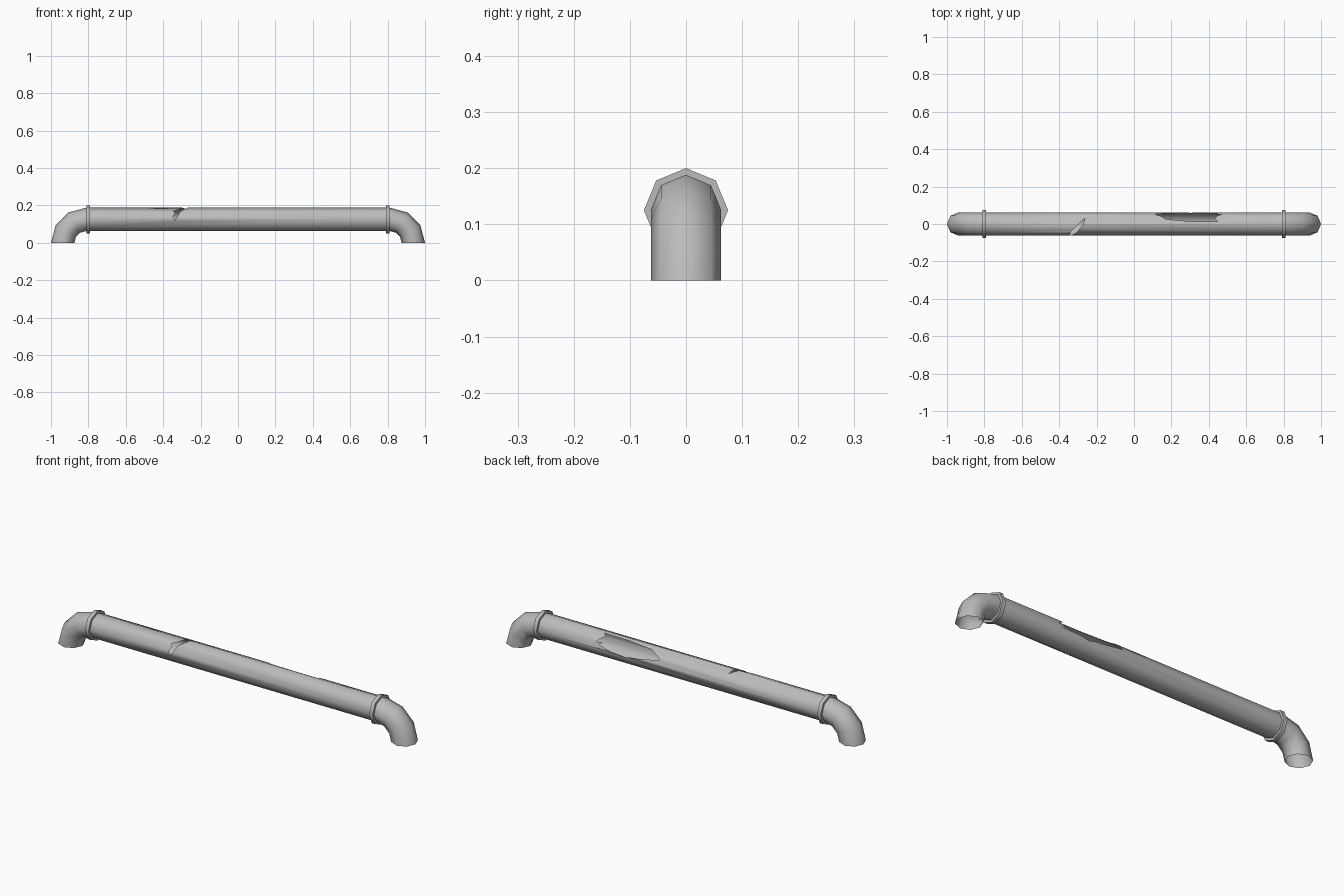
import bpy, bmesh
from math import sin, cos, pi, radians
from mathutils import Vector

if "Cube" in bpy.data.objects:
    bpy.data.objects.remove(bpy.data.objects["Cube"], do_unlink=True)

SIDES, R, AXIS_Z = 8, 0.0625, 0.125
BEND_X = 0.8125                      # where the straight run meets the elbows
APOTHEM = R * cos(pi / SIDES)

metal = bpy.data.materials.new("grey metal")
metal.use_nodes = True
GREY = (0.5, 0.5, 0.5, 1)
metal.diffuse_color = GREY
metal.node_tree.nodes["Principled BSDF"].inputs["Base Color"].default_value = GREY


def finish(name, bm, angle):
    bmesh.ops.recalc_face_normals(bm, faces=bm.faces)
    mesh = bpy.data.meshes.new(name)
    bm.to_mesh(mesh)
    bm.free()
    obj = bpy.data.objects.new(name, mesh)
    bpy.context.collection.objects.link(obj)
    mesh.materials.append(metal)
    smooth(obj, angle)
    return obj


def smooth(obj, angle):
    bpy.ops.object.select_all(action='DESELECT')
    obj.select_set(True)
    bpy.context.view_layer.objects.active = obj
    bpy.ops.object.shade_smooth_by_angle(angle=radians(angle))


def ring(bm, centre, out, radius):
    """Octagon around centre, spanned by y and the direction out."""
    pts = []
    for i in range(SIDES):
        a = 2 * pi * i / SIDES
        pts.append(bm.verts.new(centre + out * cos(a) * radius
                                + Vector((0, 1, 0)) * sin(a) * radius))
    return pts


def skin(bm, rings, closed=False):
    pairs = list(zip(rings, rings[1:]))
    if closed:
        pairs.append((rings[-1], rings[0]))
    for a, b in pairs:
        for i in range(SIDES):
            j = (i + 1) % SIDES
            bm.faces.new((a[i], a[j], b[j], b[i]))


def cutter(name, outline, side):
    """Prism leaving the pipe axis upwards at 45 degrees, to back or front."""
    depth = Vector((0, side, 1)).normalized()
    up = Vector((0, -side, 1)).normalized()
    bm = bmesh.new()
    ends = [[bm.verts.new(Vector((x, 0, AXIS_Z)) + up * t + depth * d)
             for x, t in outline] for d in (0, 0.12)]
    n = len(outline)
    for end in ends:
        bm.faces.new(end)
    for i in range(n):
        j = (i + 1) % n
        bm.faces.new((ends[0][i], ends[0][j], ends[1][j], ends[1][i]))
    obj = finish(name, bm, 30)
    obj.hide_render = True
    return obj


# Straight run, solid at first so that the holes cut cleanly
bm = bmesh.new()
UP = Vector((0, 0, 1))
ends = [ring(bm, Vector((x, 0, AXIS_Z)), UP, R) for x in (-BEND_X, BEND_X)]
skin(bm, ends)
for end in ends:
    bm.faces.new(end)
pipe = finish("straight_pipe", bm, 60)

# Torn hole at the back and crooked crack at the front
tear = [(.11, -.018), (.17, .018), (.3, .03), (.45, .032), (.43, .015),
        (.47, -.02), (.43, -.014), (.45, -.028), (.38, -.043), (.3, -.047), (.2, -.036)]
crack = [(-.262, .057), (-.295, .045), (-.325, .015), (-.345, 0), (-.335, -.01),
         (-.35, -.03), (-.335, -.047), (-.325, -.03), (-.315, -.012), (-.29, .02), (-.27, .045)]
cutters = [cutter("tear_cutter", tear, 1), cutter("crack_cutter", crack, -1)]
for c in cutters:
    mod = pipe.modifiers.new(c.name, 'BOOLEAN')
    mod.operation, mod.solver, mod.object = 'DIFFERENCE', 'EXACT', c
bpy.context.view_layer.update()
cut_mesh = bpy.data.meshes.new_from_object(
    pipe.evaluated_get(bpy.context.evaluated_depsgraph_get()))
pipe.modifiers.clear()
pipe.data = cut_mesh
for c in cutters:
    bpy.data.objects.remove(c, do_unlink=True)

# Keep only the pipe wall, leaving an open shell
bm = bmesh.new()
bm.from_mesh(cut_mesh)
normals = [(sin((i + .5) * pi / 4), cos((i + .5) * pi / 4)) for i in range(SIDES)]


def on_wall(face):
    return any(all(abs(v.co.y * ny + (v.co.z - AXIS_Z) * nz - APOTHEM) < 1e-4
                   for v in face.verts) for ny, nz in normals)


bmesh.ops.delete(bm, geom=[f for f in bm.faces if not on_wall(f)], context='FACES')
bm.to_mesh(cut_mesh)
bm.free()
smooth(pipe, 60)

for side, label in ((1, "left"), (-1, "right")):
    # Elbow bending down to the ground
    bm = bmesh.new()
    rings = []
    for step in range(4):
        a = pi / 2 * step / 3
        out = Vector((side * sin(a), 0, cos(a)))
        rings.append(ring(bm, Vector((side * BEND_X, 0, 0)) + out * AXIS_Z, out, R))
    skin(bm, rings)
    finish(label + "_elbow", bm, 60)

    # Collar around the joint
    bm = bmesh.new()
    profile = [(.79, R), (.79, .075), (.81, .075), (.81, R)]
    skin(bm, [ring(bm, Vector((side * x, 0, AXIS_Z)), UP, r) for x, r in profile])
    finish(label + "_collar", bm, 50)
